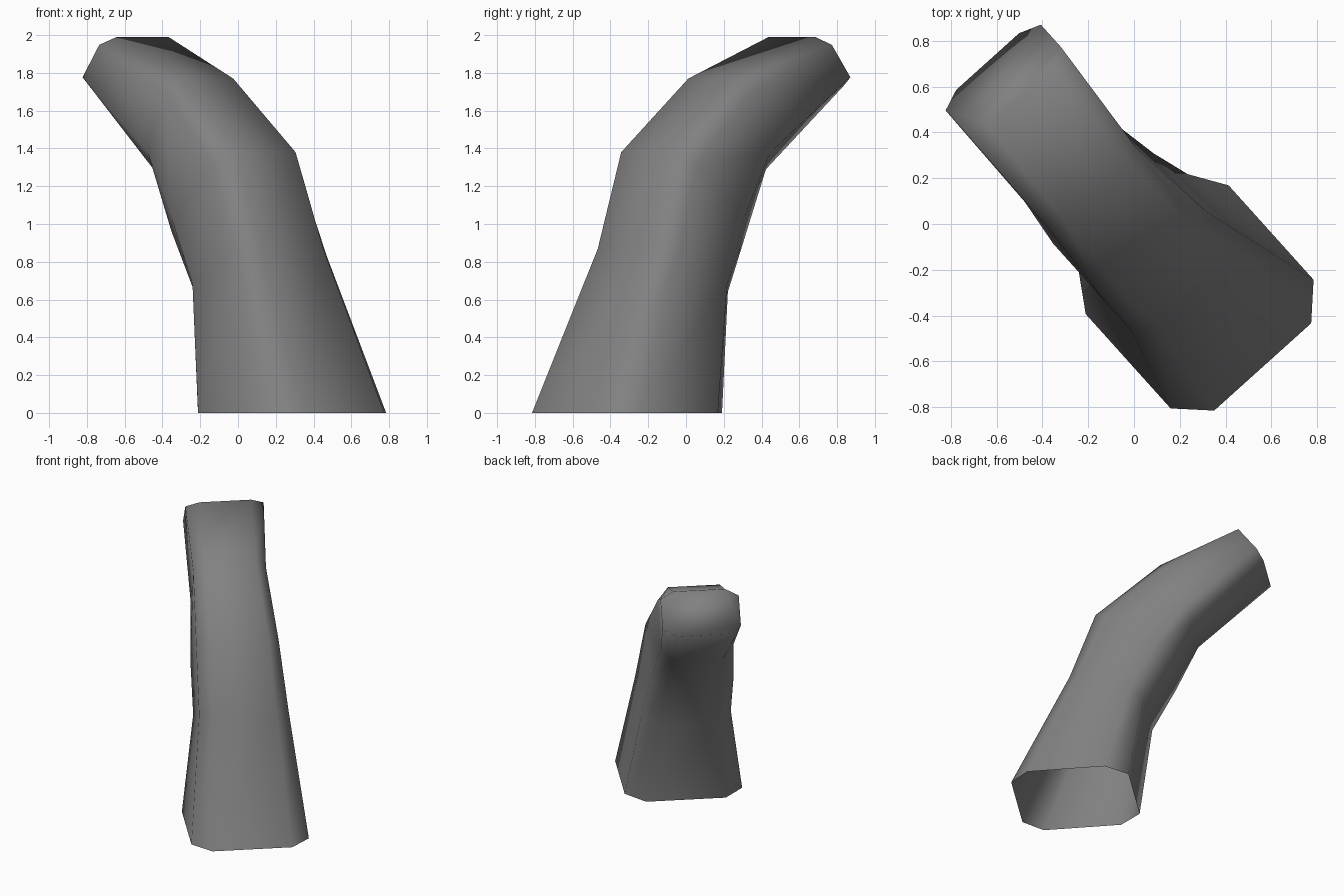
import bpy, bmesh, math
from mathutils import Vector

cube = bpy.data.objects.get("Cube")
if cube:
    bpy.data.objects.remove(cube, do_unlink=True)

# Single grey material
grey = bpy.data.materials.new("mid_grey")
grey.use_nodes = True
colour = (0.22, 0.22, 0.22, 1)
grey.diffuse_color = colour
grey.node_tree.nodes["Principled BSDF"].inputs["Base Color"].default_value = colour

# The tube leans along one horizontal direction
angle = math.radians(132)
lean = Vector((math.cos(angle), math.sin(angle), 0))
side = Vector((math.sin(angle), -math.cos(angle), 0))

# Rings: outer (lean, z), inner (lean, z), half width, half flat, sideways shift
rings = [
    ((-0.84, 0.00), (0.00, 0.00), 0.42, 0.285, 0.00),
    ((-0.43, 0.87), (0.10, 0.64), 0.32, 0.22, 0.00),
    ((-0.25, 1.38), (0.265, 0.96), 0.295, 0.21, -0.025),
    ((0.21, 1.77), (0.43, 1.29), 0.26, 0.185, -0.03),
    ((0.755, 1.99), (0.955, 1.73), 0.28, 0.185, 0.00),
]


def ring_points(outer, inner, wide, flat, shift):
    """Chamfered rectangle lying in a tilted plane."""
    outline = [(0, flat), (0.16, wide), (0.82, wide), (1, flat),
               (1, -flat), (0.82, -wide), (0.16, -wide), (0, -flat)]
    for t, s in outline:
        d, z = Vector(outer).lerp(Vector(inner), t)
        yield lean * d + side * (s + shift) + Vector((0, 0, z))


# Bent tube, open below and capped at the tip
bm = bmesh.new()
loops = [[bm.verts.new(p) for p in ring_points(*r)] for r in rings]
for low, high in zip(loops, loops[1:]):
    for i in range(len(low)):
        j = (i + 1) % len(low)
        bm.faces.new((low[i], low[j], high[j], high[i]))
cap = bm.faces.new(loops[-1])
bmesh.ops.recalc_face_normals(bm, faces=bm.faces)
if cap.normal.dot(lean) < 0:
    bmesh.ops.reverse_faces(bm, faces=bm.faces)
for face in bm.faces:
    face.smooth = True

mesh = bpy.data.meshes.new("bent_tube")
bm.to_mesh(mesh)
bm.free()
mesh.materials.append(grey)
bpy.context.collection.objects.link(bpy.data.objects.new("bent_tube", mesh))
